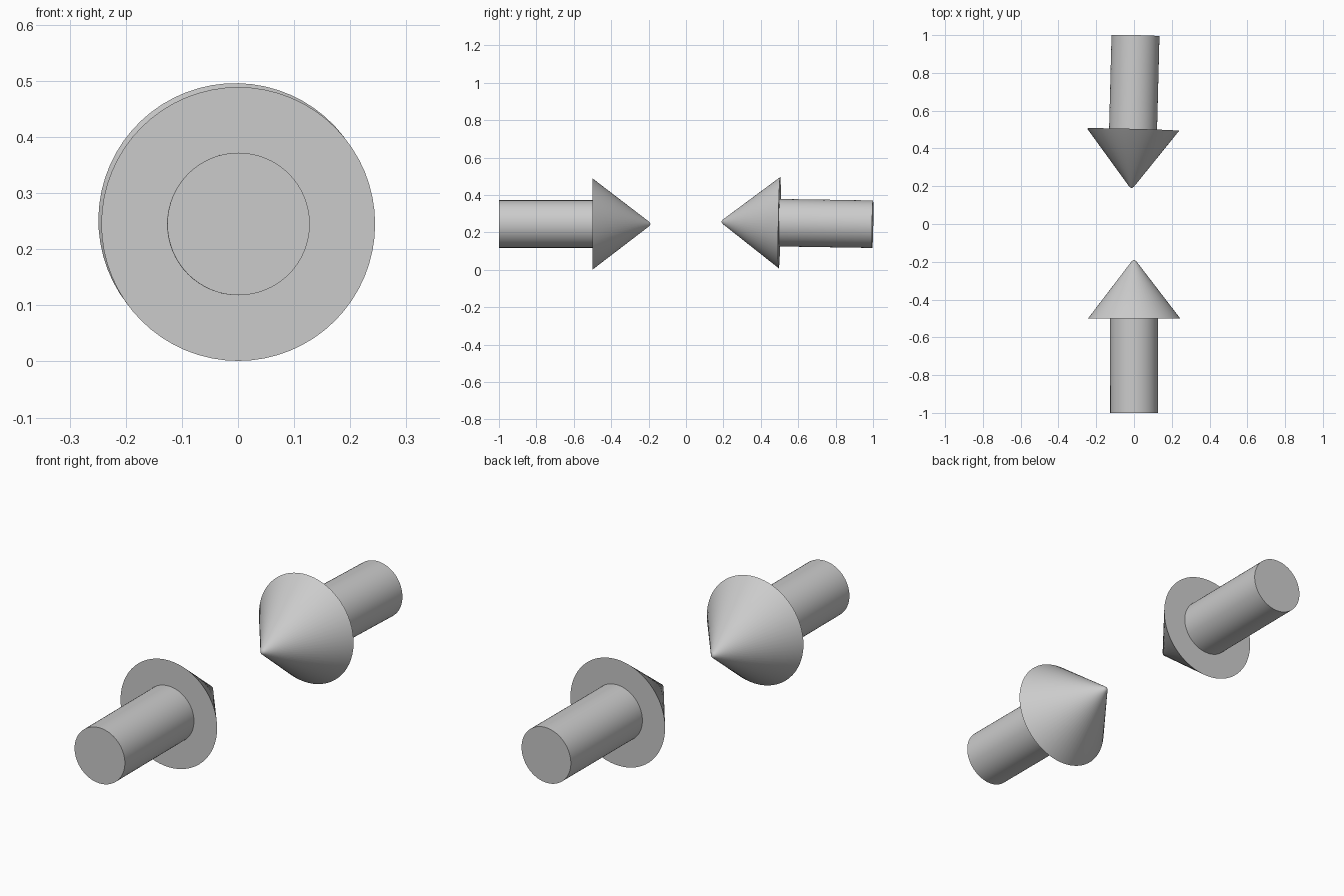
import bpy, bmesh
from math import pi, radians
from mathutils import Vector, Matrix

if "Cube" in bpy.data.objects:
    bpy.data.objects.remove(bpy.data.objects["Cube"])

SEGMENTS = 64
HEAD_R, SHAFT_R, HEAD_LEN = 0.244, 0.127, 0.311


def arrow(name, tip, tail):
    """One closed arrow: cone head and round shaft, spun around its own axis."""
    tip, tail = Vector(tip), Vector(tail)
    axis = tail - tip
    length = axis.length
    # radius and distance behind the tip; the point is slightly blunted
    profile = [(0, 0), (0.012, 0.008), (HEAD_R, HEAD_LEN),
               (SHAFT_R, HEAD_LEN), (SHAFT_R, length), (0, length)]
    bm = bmesh.new()
    verts = [bm.verts.new((r, 0, d)) for r, d in profile]
    edges = [bm.edges.new(pair) for pair in zip(verts, verts[1:])]
    bmesh.ops.spin(bm, geom=verts + edges, cent=(0, 0, 0), axis=(0, 0, 1),
                   angle=2 * pi, steps=SEGMENTS, use_duplicate=False)
    bmesh.ops.remove_doubles(bm, verts=bm.verts, dist=1e-5)
    bmesh.ops.recalc_face_normals(bm, faces=bm.faces)
    turn = Vector((0, 0, 1)).rotation_difference(axis.normalized()).to_matrix().to_4x4()
    bm.transform(Matrix.Translation(tip) @ turn)
    mesh = bpy.data.meshes.new(name)
    bm.to_mesh(mesh)
    bm.free()
    obj = bpy.data.objects.new(name, mesh)
    bpy.context.collection.objects.link(obj)
    bpy.ops.object.select_all(action='DESELECT')
    obj.select_set(True)
    bpy.context.view_layer.objects.active = obj
    bpy.ops.object.shade_smooth_by_angle(angle=radians(30))
    return obj


# front arrow is straight, back arrow is very slightly tilted
arrow("front_arrow", (0, -0.189, 0.245), (0.001, -1.0, 0.245))
arrow("back_arrow", (-0.013, 0.189, 0.257), (0.008, 0.998, 0.244))
